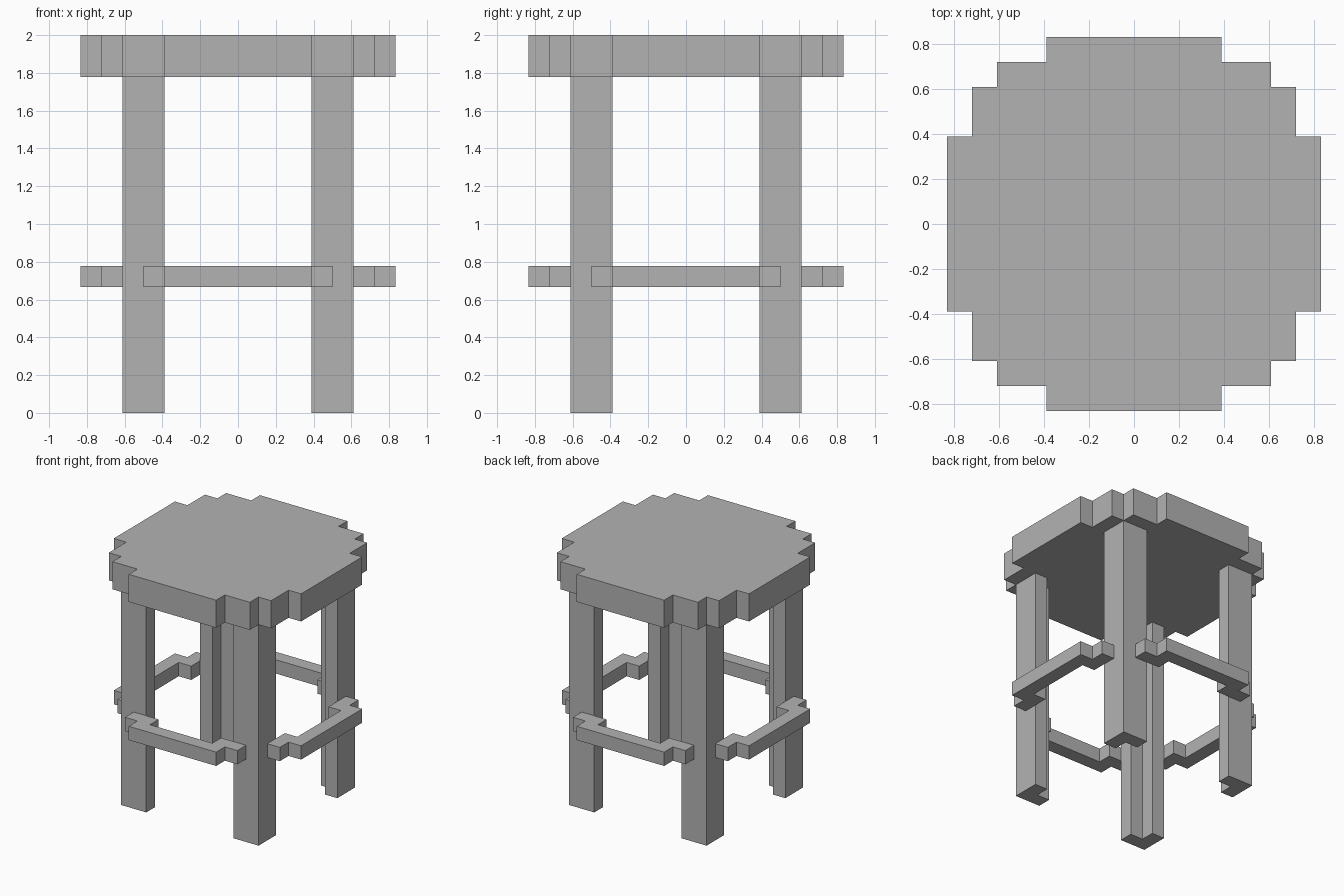
import bpy
import bmesh
from math import pi
from mathutils import Matrix

cube = bpy.data.objects.get("Cube")
if cube:
    bpy.data.objects.remove(cube, do_unlink=True)

U = 1 / 9  # block size

grey = bpy.data.materials.new("plain_grey")
grey.use_nodes = True
colour = (0.45, 0.45, 0.45, 1)
grey.diffuse_color = colour
grey.node_tree.nodes["Principled BSDF"].inputs["Base Color"].default_value = colour


def prism(name, outline, bottom, top, turn=0.0):
    """Extrude a plan outline (in blocks) upwards, turned about the centre."""
    bm = bmesh.new()
    face = bm.faces.new([bm.verts.new((x * U, y * U, bottom * U)) for x, y in outline])
    ext = bmesh.ops.extrude_face_region(bm, geom=[face])
    verts = [g for g in ext["geom"] if isinstance(g, bmesh.types.BMVert)]
    bmesh.ops.translate(bm, verts=verts, vec=(0, 0, (top - bottom) * U))
    bmesh.ops.recalc_face_normals(bm, faces=bm.faces)
    bm.transform(Matrix.Rotation(turn, 4, "Z"))
    mesh = bpy.data.meshes.new(name)
    bm.to_mesh(mesh)
    bm.free()
    mesh.materials.append(grey)
    obj = bpy.data.objects.new(name, mesh)
    bpy.context.collection.objects.link(obj)
    return obj


# Seat: stepped disc, one quarter of the outline repeated by turning
quarter = [(7.5, -3.5), (7.5, 3.5), (6.5, 3.5), (6.5, 5.5), (5.5, 5.5), (5.5, 6.5), (3.5, 6.5)]
outline = []
for _ in range(4):
    outline += quarter
    quarter = [(-y, x) for x, y in quarter]
prism("seat", outline, 16, 18)

# Legs: angle section, open towards the centre
angle = [(-5.5, -5.5), (-3.5, -5.5), (-3.5, -4.5), (-4.5, -4.5), (-4.5, -3.5), (-5.5, -3.5)]
legs = ("front_right_leg", "front_left_leg", "back_left_leg", "back_right_leg")
for i, name in enumerate(legs):
    prism(name, angle, 0, 16, i * pi / 2)

# Foot rails: bowed bar with a stepped tab reaching each leg
half = [(3.5, -7.5), (3.5, -6.5), (4.5, -6.5), (4.5, -5.5), (2.5, -5.5), (2.5, -6.5)]
rail = half + [(-x, y) for x, y in reversed(half)]
for i, side in enumerate(("front", "left", "back", "right")):
    prism(side + "_foot_rail", rail, 6, 7, i * pi / 2)
